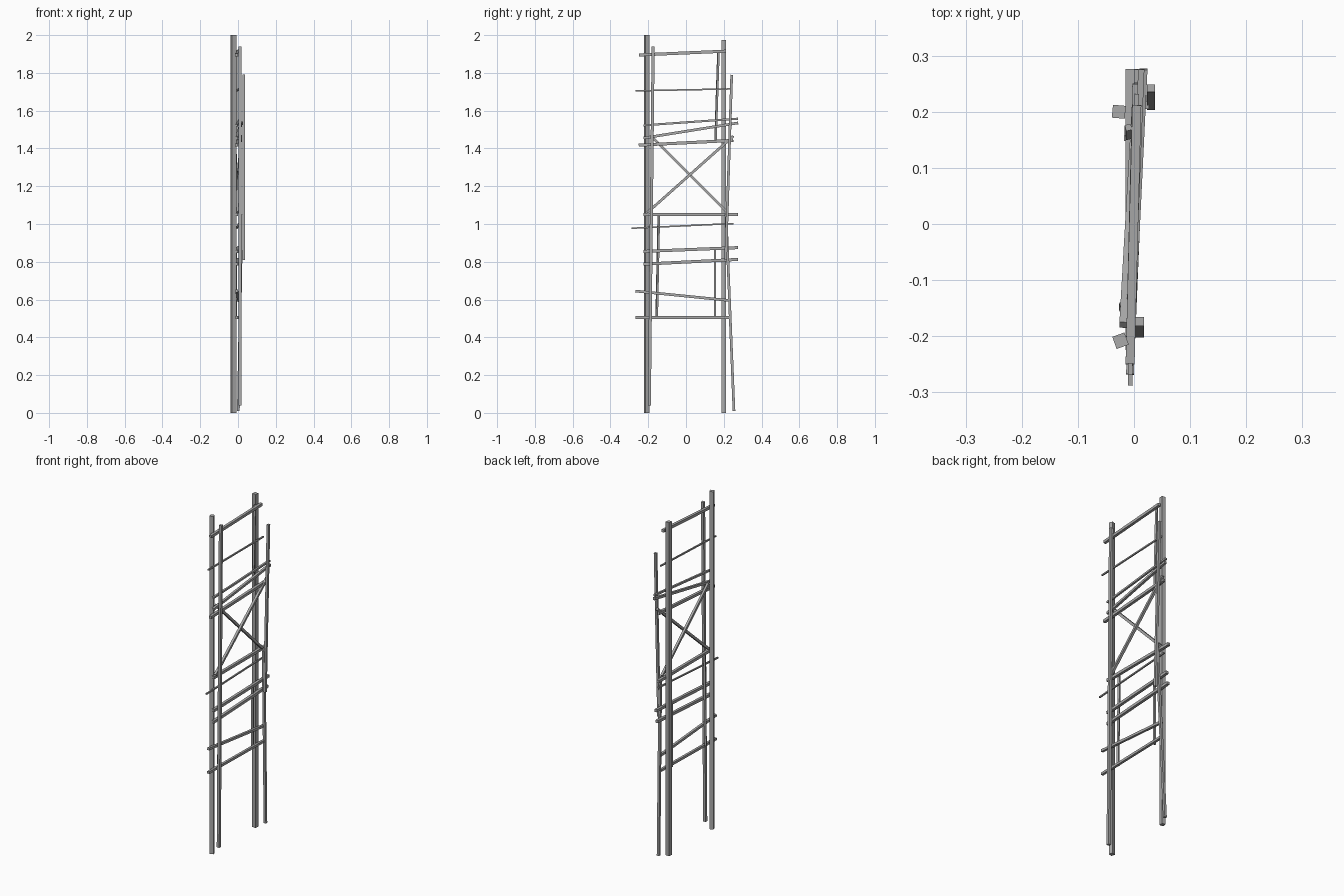
import bpy
from math import radians
from mathutils import Vector, Matrix

cube = bpy.data.objects.get("Cube")
if cube:
    bpy.data.objects.remove(cube, do_unlink=True)

# One weathered grey for all timber
shade = 0.4
timber_grey = bpy.data.materials.new("timber grey")
timber_grey.use_nodes = True
timber_grey.diffuse_color = (shade, shade, shade, 1)
shader = timber_grey.node_tree.nodes["Principled BSDF"]
shader.inputs["Base Color"].default_value = timber_grey.diffuse_color

# Shared timber thicknesses
heavy, stout, medium, slender, thin = 0.023, 0.016, 0.014, 0.011, 0.008

# Where a rail sits between the posts
forward, centred, backward = -0.018, 0, 0.026
rail_reach = 0.25
rail_x = -0.007


def beam(name, start, end, thickness, roll=0):
    """Square timber running from start to end."""
    start, end = Vector(start), Vector(end)
    length = (end - start).length
    along = (end - start).normalized()
    across = Vector((1, 0, 0))
    side = (across - along * along.dot(across)).normalized()
    frame = Matrix((side, along.cross(side), along)).transposed()
    frame = frame @ Matrix.Rotation(radians(roll), 3, "Z")
    middle = Matrix.Translation((start + end) / 2)
    size = Matrix.Diagonal((thickness, thickness, length, 1))
    bpy.ops.mesh.primitive_cube_add(size=1)
    timber = bpy.context.object
    timber.name = name
    timber.data.transform(middle @ frame.to_4x4() @ size)
    timber.data.materials.append(timber_grey)


def upright(name, x, y, bottom, top, thickness, lean_x=0, lean_y=0, roll=0):
    """Standing timber whose top leans away from its foot at x, y."""
    foot = (x, y, bottom)
    head = (x + lean_x, y + lean_y, top)
    beam(name, foot, head, thickness, roll)


def rail(name, height, rise, place, thickness, skew=0.012, extra=0):
    """Crosspiece from front to back, climbing by rise around its height."""
    reach = rail_reach + extra
    front_end = (rail_x, place - reach, height - rise / 2)
    back_end = (rail_x + skew, place + reach, height + rise / 2)
    beam(name, front_end, back_end, thickness)


# Two tall main posts
upright("front_post", x=-0.024, y=-0.208, bottom=0, top=2,
        thickness=heavy, roll=20)
upright("back_post", x=-0.027, y=0.2, bottom=0, top=1.975,
        thickness=heavy, roll=-5)

# Leaning posts beside them
upright("front_leaning_post", x=0.01, y=-0.194, bottom=0.04, top=1.94,
        thickness=stout, lean_y=0.02)
upright("back_upper_post", x=0.03, y=0.21, bottom=0.81, top=1.79,
        thickness=medium, lean_y=0.032)
upright("back_lower_post", x=0.002, y=0.254, bottom=0.01, top=1.05,
        thickness=medium, lean_x=0.018, lean_y=-0.042)

# Short slender uprights between the rails
upright("upper_back_upright", x=-0.01, y=0.156, bottom=1.43, top=1.92,
        thickness=slender, lean_y=0.016, roll=15)
upright("lower_back_upright", x=-0.012, y=0.153, bottom=0.5, top=0.87,
        thickness=slender)
upright("lower_front_upright", x=-0.02, y=-0.155, bottom=0.51, top=1.05,
        thickness=slender, lean_y=0.011, roll=20)

# Crossed braces
beam("rising_brace", start=(-0.005, -0.205, 1.06), end=(0.014, 0.25, 1.465),
     thickness=medium)
beam("falling_brace", start=(-0.019, -0.18, 1.46), end=(0.004, 0.22, 1.06),
     thickness=medium)

# Rails from the top down
rail("top_rail", 1.905, 0.02, forward, stout, extra=-0.02)
rail("upper_thin_rail", 1.71, 0.01, forward, thin)
rail("sloping_thin_rail", 1.54, 0.035, backward, slender, skew=0.02)
rail("steep_rail", 1.495, 0.08, backward, medium, skew=0.024)
rail("brace_top_rail", 1.43, 0.025, centred, stout)
rail("brace_bottom_rail", 1.05, 0, backward, stout, skew=0)
rail("middle_thin_rail", 0.99, 0.025, forward, thin, extra=0.02)
rail("middle_upper_rail", 0.865, 0.02, backward, stout)
rail("middle_lower_rail", 0.8, 0.025, backward, stout, skew=0.005)
rail("falling_rail", 0.62, -0.05, forward, medium)
rail("bottom_rail", 0.505, 0, forward, medium)
